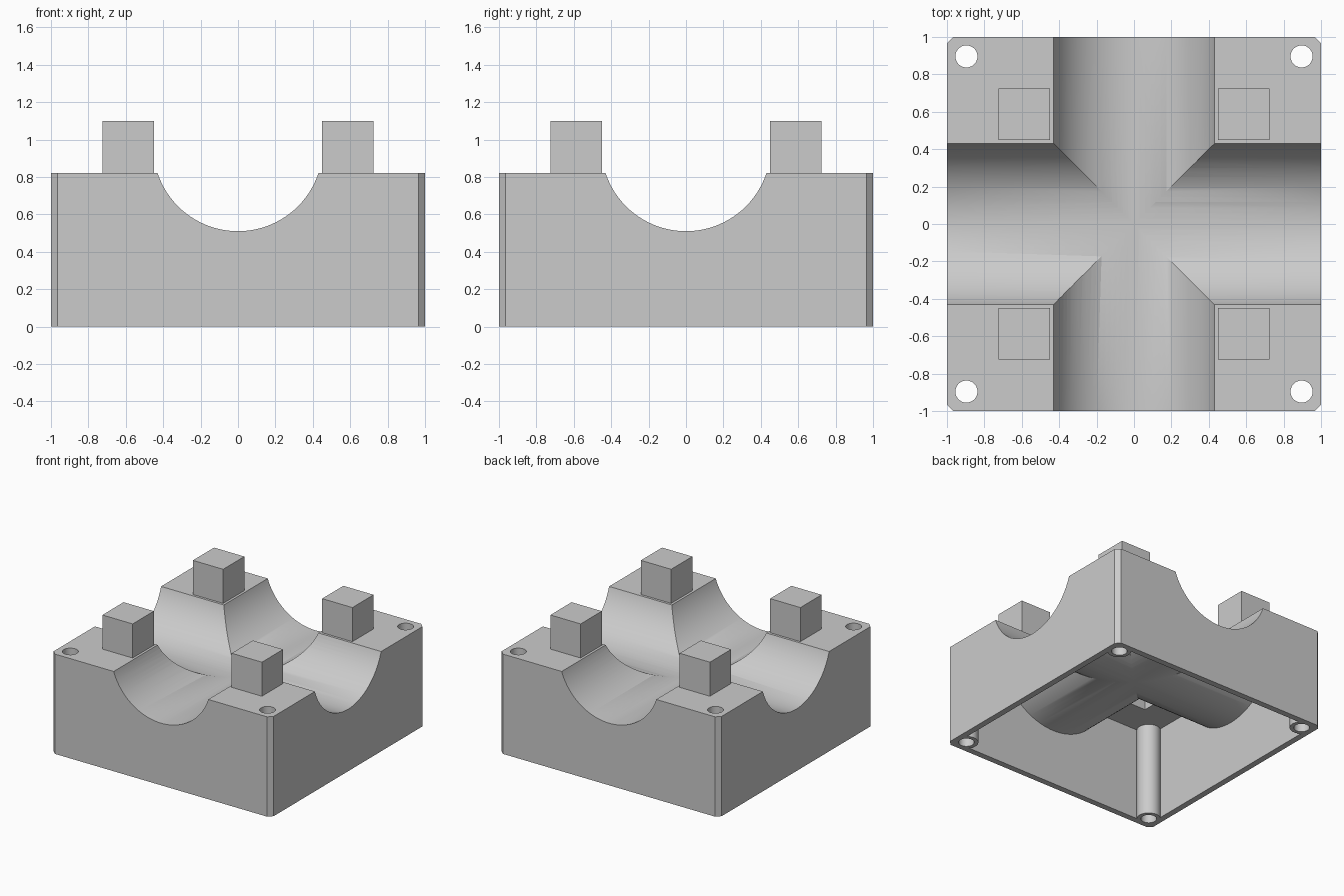
import bpy, math

if "Cube" in bpy.data.objects:
    bpy.data.objects.remove(bpy.data.objects["Cube"], do_unlink=True)

WALL = 0.05
TOP = 0.82
PEG_TOP = 1.1
PEG_IN, PEG_OUT = 0.45, 0.725
TROUGH_R, TROUGH_Z = 0.453, 0.963
POST = 0.896
CORNERS = [(sx, sy) for sx in (-1, 1) for sy in (-1, 1)]

grey = bpy.data.materials.new("plain_grey")
grey.use_nodes = True
grey.diffuse_color = (0.6, 0.6, 0.6, 1)
grey.node_tree.nodes["Principled BSDF"].inputs["Base Color"].default_value = (0.6, 0.6, 0.6, 1)


def box(name, lo, hi):
    mid = [(a + b) / 2 for a, b in zip(lo, hi)]
    bpy.ops.mesh.primitive_cube_add(size=1, location=mid)
    ob = bpy.context.object
    ob.name = name
    ob.scale = [b - a for a, b in zip(lo, hi)]
    bpy.ops.object.transform_apply(location=True, rotation=True, scale=True)
    ob.data.materials.append(grey)
    return ob


def rod(name, radius, length, location, rotation=(0, 0, 0), sides=96):
    bpy.ops.mesh.primitive_cylinder_add(vertices=sides, radius=radius, depth=length,
                                        location=location, rotation=rotation)
    ob = bpy.context.object
    ob.name = name
    bpy.ops.object.transform_apply(location=True, rotation=True, scale=True)
    ob.data.materials.append(grey)
    return ob


def apply(ob, mod):
    bpy.context.view_layer.objects.active = ob
    bpy.ops.object.modifier_apply(modifier=mod.name)


def combine(target, tool, operation):
    mod = target.modifiers.new("join", "BOOLEAN")
    mod.operation, mod.solver, mod.object = operation, "EXACT", tool
    apply(target, mod)
    bpy.data.objects.remove(tool, do_unlink=True)


def crossing_rods(target, radius):
    q = math.pi / 2
    for rotation in ((0, q, 0), (q, 0, 0)):
        combine(target, rod("trough_cutter", radius, 2.4, (0, 0, TROUGH_Z), rotation), "DIFFERENCE")


def peg_box(name, sx, sy, inset, bottom, top):
    a, b = PEG_IN + inset, PEG_OUT - inset
    xs, ys = sorted((a * sx, b * sx)), sorted((a * sy, b * sy))
    return box(name, (xs[0], ys[0], bottom), (xs[1], ys[1], top))


# Outer block with chamfered upright edges
body = box("channel_block", (-1, -1, 0), (1, 1, TOP))
weight = body.data.attributes.new("bevel_weight_edge", "FLOAT", "EDGE")
for e in body.data.edges:
    p, r = (body.data.vertices[i].co for i in e.vertices)
    weight.data[e.index].value = 1.0 if abs(p.z - r.z) > 0.1 else 0.0
bevel = body.modifiers.new("chamfer", "BEVEL")
bevel.limit_method, bevel.width, bevel.segments = "WEIGHT", 0.035, 1
apply(body, bevel)

# Crossing half-round troughs, then the four square pegs
crossing_rods(body, TROUGH_R)
for sx, sy in CORNERS:
    combine(body, peg_box("peg", sx, sy, 0, TOP - 0.02, PEG_TOP), "UNION")

# Hollow underside, leaving trough walls, corner posts and hollow pegs
inner = 1 - WALL
cavity = box("cavity_cutter", (-inner, -inner, -0.1), (inner, inner, TOP - WALL))
crossing_rods(cavity, TROUGH_R + WALL)
for sx, sy in CORNERS:
    combine(cavity, rod("post", 0.09, 2.4, (sx * POST, sy * POST, 0.4), sides=48), "DIFFERENCE")
    combine(cavity, peg_box("peg_hollow", sx, sy, WALL, TOP - WALL - 0.03, PEG_TOP - WALL), "UNION")
combine(body, cavity, "DIFFERENCE")

# Screw holes through the corner posts
for sx, sy in CORNERS:
    combine(body, rod("screw_hole", 0.059, 2.4, (sx * POST, sy * POST, 0.4), sides=48), "DIFFERENCE")

body.data.materials.clear()
body.data.materials.append(grey)
for p in body.data.polygons:
    p.material_index = 0
bpy.ops.object.select_all(action="DESELECT")
body.select_set(True)
bpy.context.view_layer.objects.active = body
bpy.ops.object.shade_smooth_by_angle(angle=math.radians(30))
